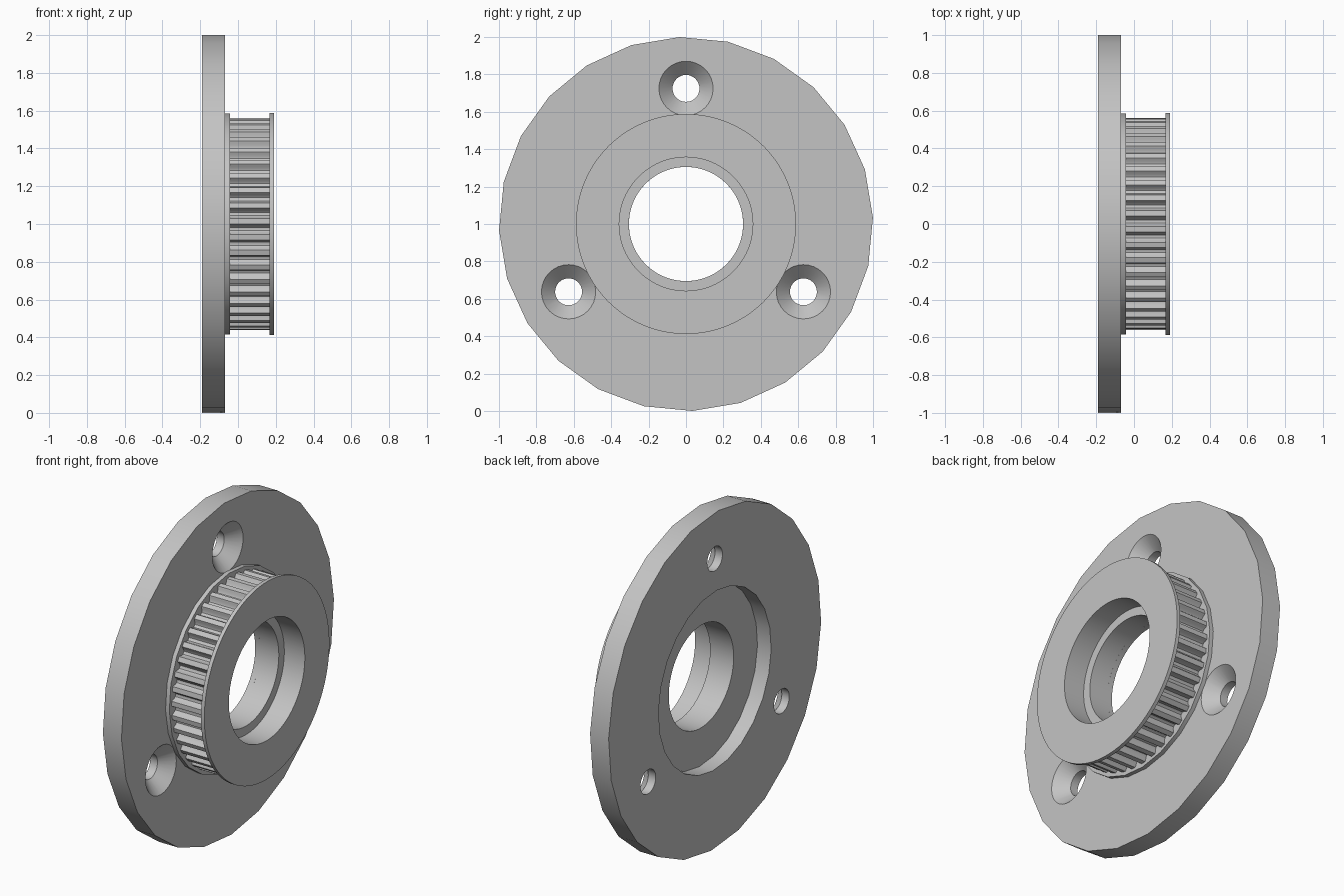
import bpy, bmesh
from math import sin, cos, radians, tau
from mathutils import Vector

if "Cube" in bpy.data.objects:
    bpy.data.objects.remove(bpy.data.objects["Cube"], do_unlink=True)

metal = bpy.data.materials.new("light grey metal")
metal.use_nodes = True
grey = (0.55, 0.55, 0.55, 1)
metal.diffuse_color = grey
metal.node_tree.nodes["Principled BSDF"].inputs["Base Color"].default_value = grey

CENTRE = Vector((0, 0, 1))


def lathe(name, profile, turns, ring=True, offset=(0, 0)):
    """Spin (x, radius, is_toothed) points about x; turns holds (angle, groove depth)."""
    bm = bmesh.new()
    loops = []
    for x, r, *toothed in profile:
        loops.append([bm.verts.new(CENTRE + Vector((
            x,
            offset[0] + (r - (d if toothed else 0)) * cos(a),
            offset[1] + (r - (d if toothed else 0)) * sin(a)))) for a, d in turns])
    n = len(turns)
    pairs = list(zip(loops, loops[1:]))
    if ring:
        pairs.append((loops[-1], loops[0]))
    else:
        bm.faces.new(loops[0])
        bm.faces.new(loops[-1])
    for a, b in pairs:
        for i in range(n):
            j = (i + 1) % n
            bm.faces.new((a[i], a[j], b[j], b[i]))
    bmesh.ops.recalc_face_normals(bm, faces=bm.faces)
    mesh = bpy.data.meshes.new(name)
    bm.to_mesh(mesh)
    bm.free()
    obj = bpy.data.objects.new(name, mesh)
    bpy.context.collection.objects.link(obj)
    mesh.materials.append(metal)
    return obj


def circle(n, start=0.0):
    return [(start + tau * i / n, 0) for i in range(n)]


def activate(obj):
    bpy.ops.object.select_all(action='DESELECT')
    obj.select_set(True)
    bpy.context.view_layer.objects.active = obj


def cut(obj, cutter):
    mod = obj.modifiers.new("cut", 'BOOLEAN')
    mod.operation, mod.solver, mod.object = 'DIFFERENCE', 'EXACT', cutter
    activate(obj)
    bpy.ops.object.modifier_apply(modifier=mod.name)
    bpy.data.objects.remove(cutter, do_unlink=True)


BACK, FACE, FRONT = -0.19, -0.068, 0.19
BORE, COUNTERBORE = 0.305, 0.357
coarse = circle(24, radians(2))
fine = circle(84)

# Mounting plate with rear recess, bore and three countersunk screw holes
plate = lathe("mounting_plate", [(BACK, 1), (FACE, 1)], coarse, ring=False)
cut(plate, lathe("recess_cutter", [(BACK - 0.1, 0.53), (-0.10, 0.53)], coarse, ring=False))
cut(plate, lathe("bore_cutter", [(BACK - 0.1, BORE), (0, BORE)], fine, ring=False))
for k in range(3):
    a = radians(90 + 120 * k)
    cut(plate, lathe("screw_cutter",
                     [(BACK - 0.1, 0.072), (-0.141, 0.072), (FACE, 0.145), (0, 0.145)],
                     circle(32), ring=False, offset=(0.725 * cos(a), 0.725 * sin(a))))

# Rear flange of the pulley
rear_flange = lathe("rear_flange", [(FACE, 0.4), (FACE, 0.585), (-0.043, 0.585), (-0.043, 0.4)], coarse)

# Toothed pulley with front flange and stepped bore
TEETH, DEPTH = 42, 0.034
groove = [(0, 0), (.06, .25), (.12, .7), (.22, .95), (.33, 1),
          (.44, .95), (.54, .7), (.6, .25), (.66, 0), (.83, 0)]
tooth_turns = [(tau * (t + f) / TEETH, d * DEPTH) for t in range(TEETH) for f, d in groove]
pulley = lathe("toothed_pulley", [
    (FACE, BORE), (FACE, 0.562, True), (0.168, 0.562, True), (0.168, 0.588),
    (FRONT, 0.588), (FRONT, COUNTERBORE), (0.055, COUNTERBORE), (0.055, BORE)], tooth_turns)

for obj in (plate, rear_flange, pulley):
    activate(obj)
    bpy.ops.object.shade_smooth_by_angle(angle=radians(30))
